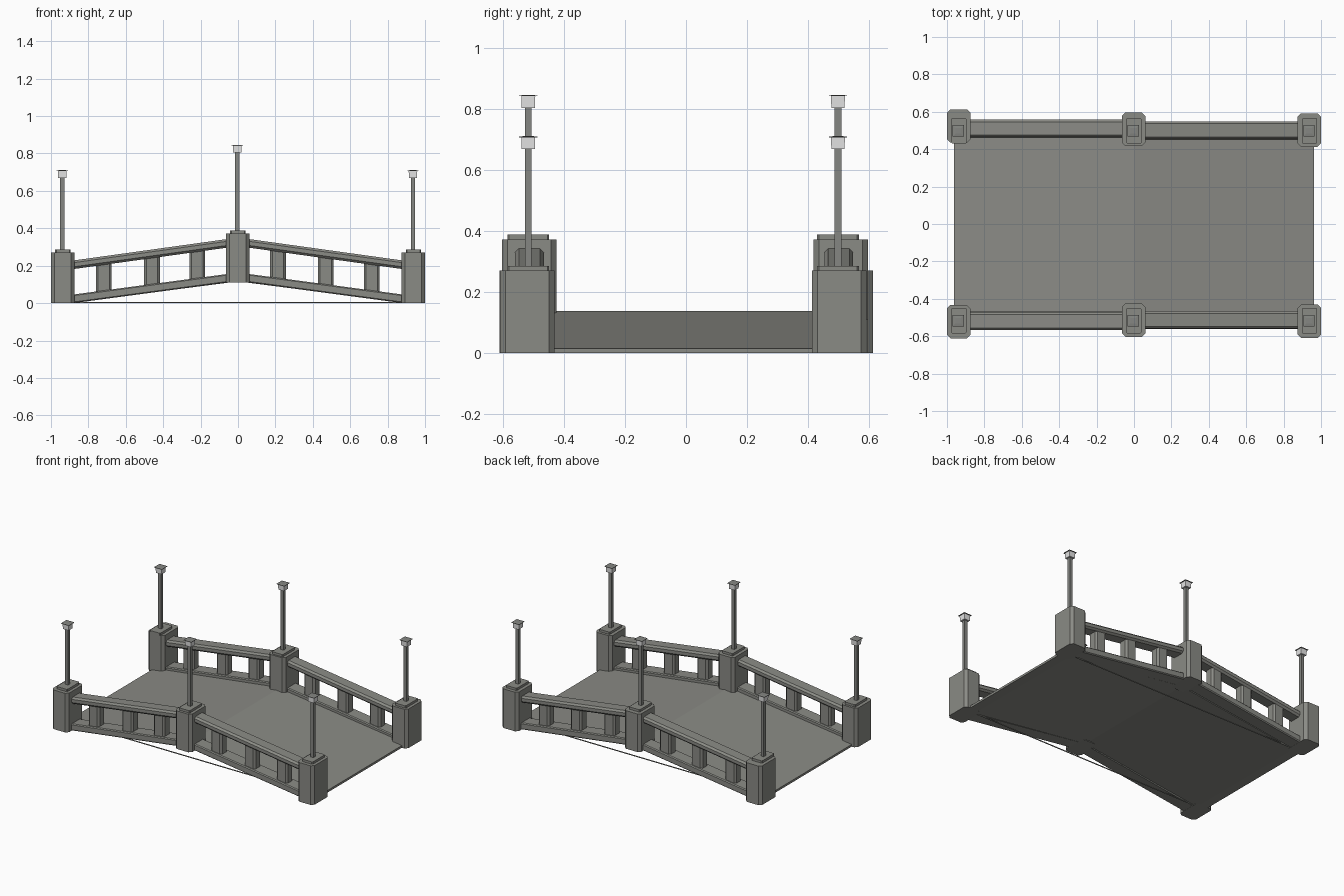
import bpy, bmesh

if "Cube" in bpy.data.objects:
    bpy.data.objects.remove(bpy.data.objects["Cube"])


def material(name, rgb):
    m = bpy.data.materials.new(name)
    m.diffuse_color = (*rgb, 1)
    m.use_nodes = True
    m.node_tree.nodes["Principled BSDF"].inputs["Base Color"].default_value = m.diffuse_color
    return m


STONE = material("grey stone", (0.255, 0.258, 0.235))
METAL = material("pole metal", (0.235, 0.24, 0.225))
GLASS = material("lamp glass", (0.78, 0.78, 0.78))


def octagon(w, h, c):
    """Rectangle w x h with corners cut by c, centred on the origin."""
    a, b = w / 2, h / 2
    if c == 0:
        return [(-a, -b), (a, -b), (a, b), (-a, b)]
    return [(-a + c, -b), (a - c, -b), (a, -b + c), (a, b - c),
            (a - c, b), (-a + c, b), (-a, b - c), (-a, -b + c)]


def loft(name, rings, mat):
    """Solid skinned between successive rings of 3D points."""
    bm = bmesh.new()
    loops = [[bm.verts.new(p) for p in ring] for ring in rings]
    n = len(loops[0])
    for lo, hi in zip(loops, loops[1:]):
        for i in range(n):
            bm.faces.new((lo[i], lo[(i + 1) % n], hi[(i + 1) % n], hi[i]))
    bm.faces.new(loops[0])
    bm.faces.new(loops[-1])
    bmesh.ops.recalc_face_normals(bm, faces=bm.faces)
    me = bpy.data.meshes.new(name)
    bm.to_mesh(me)
    bm.free()
    me.materials.append(mat)
    ob = bpy.data.objects.new(name, me)
    bpy.context.collection.objects.link(ob)
    return ob


def column(name, x, y, levels, mat, c=0.0):
    """Upright solid; levels are (z, width x, width y)."""
    loft(name, [[(x + px, y + py, z) for px, py in octagon(wx, wy, c)]
                for z, wx, wy in levels], mat)


def rail(name, x0, z0, x1, z1, y, w, h, c):
    """Sloping bar with a chamfered cross-section."""
    loft(name, [[(x, y + py, z + pz) for py, pz in octagon(w, h, c)]
                for x, z in ((x0, z0), (x1, z1))], STONE)


def post(name, x, y, lamp_y, z0, z1, top):
    # chamfered post with a smaller cap
    column(name + "_post", x, y, [(z0, 0.125, 0.178), (z1, 0.125, 0.178)], STONE, 0.018)
    column(name + "_cap", x + 0.001, lamp_y, [(z1, 0.082, 0.137), (z1 + 0.016, 0.082, 0.137)],
           STONE, 0.006)
    # lamp on a slim pole
    lx = x - 0.002
    column(name + "_pole", lx, lamp_y, [(z1, 0.022, 0.022), (top - 0.04, 0.022, 0.022)], METAL)
    column(name + "_lamp", lx, lamp_y, [(top - 0.042, 0.043, 0.043), (top - 0.003, 0.046, 0.046)],
           GLASS)
    column(name + "_lamp_cap", lx, lamp_y,
           [(top - 0.004, 0.06, 0.06), (top - 0.002, 0.06, 0.06), (top, 0.03, 0.03)], METAL)


# side name, lamp row y, post y for left/centre/right, rail y for left/right
sides = [("front", -0.517, (-0.522, -0.514, -0.52), (-0.52, -0.513)),
         ("back", 0.498, (0.524, 0.507, 0.502), (0.511, 0.501))]

for side, lamp_y, post_y, rail_y in sides:
    post(side + "_left", -0.9375, post_y[0], lamp_y, 0.0, 0.27, 0.711)
    post(side + "_centre", -0.002, post_y[1], lamp_y, 0.11, 0.373, 0.846)
    post(side + "_right", 0.9375, post_y[2], lamp_y, 0.0, 0.27, 0.711)
    for label, s, y, spots in (("left", -1, rail_y[0], (0.218, 0.46, 0.718)),
                               ("right", 1, rail_y[1], (0.214, 0.469, 0.715))):
        tag = side + "_" + label
        # top and bottom rails slope up to the centre post
        rail(tag + "_top_rail", s * 0.88, 0.205, s * 0.04, 0.322, y, 0.094, 0.046, 0.012)
        rail(tag + "_bottom_rail", s * 0.88, 0.023, s * 0.04, 0.135, y, 0.096, 0.046, 0.006)
        # balusters between the rails
        for i, d in enumerate(spots):
            t = (0.88 - d) / 0.84
            column(f"{tag}_baluster_{i + 1}", s * d, y,
                   [(0.03 + 0.11 * t, 0.084, 0.07), (0.2 + 0.117 * t, 0.084, 0.07)],
                   STONE, 0.012)
    # thin tie rod along the ground under each side
    column(side + "_tie_rod", 0, 0.465 if lamp_y > 0 else -0.47,
           [(0.001, 1.8, 0.004), (0.007, 1.8, 0.004)], STONE)

# peaked deck, open beneath
deck = [(-0.963, 0.015), (0, 0.138), (0.963, 0.015), (0.963, 0.0), (0.9, 0.0),
        (0, 0.116), (-0.9, 0.0), (-0.963, 0.0)]
loft("deck", [[(x, y, z) for x, z in deck] for y in (-0.468, 0.462)], STONE)
